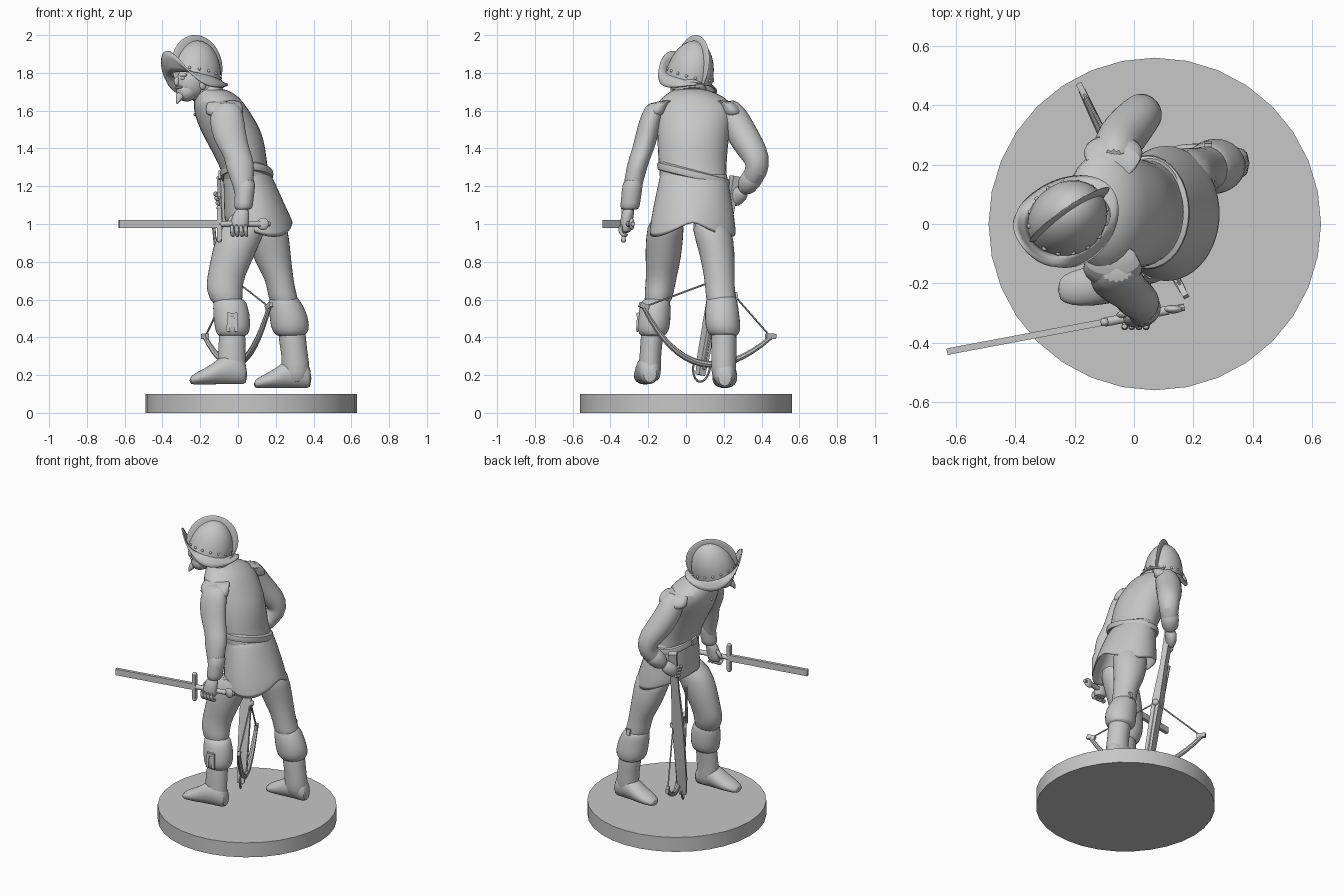
import bpy, bmesh, math
from mathutils import Vector, Matrix

cube = bpy.data.objects.get("Cube")
if cube:
    bpy.data.objects.remove(cube)

grey = bpy.data.materials.new("plain_grey")
grey.use_nodes = True
COLOUR = (0.57, 0.57, 0.57, 1)
grey.diffuse_color = COLOUR
grey.node_tree.nodes["Principled BSDF"].inputs["Base Color"].default_value = COLOUR

X, Y, Z = Vector((1, 0, 0)), Vector((0, 1, 0)), Vector((0, 0, 1))
made = []


def add(name, bm, subsurf=0, thickness=0):
    """Turn a bmesh into a named object."""
    bmesh.ops.recalc_face_normals(bm, faces=bm.faces)
    mesh = bpy.data.meshes.new(name)
    bm.to_mesh(mesh)
    bm.free()
    mesh.materials.append(grey)
    ob = bpy.data.objects.new(name, mesh)
    bpy.context.collection.objects.link(ob)
    if thickness:
        ob.modifiers.new("shell", "SOLIDIFY").thickness = thickness
    if subsurf:
        mod = ob.modifiers.new("smooth", "SUBSURF")
        mod.levels = mod.render_levels = subsurf
    made.append(ob)


def loft(name, rings, axis=None, ref=X, sides=16, subsurf=1, cap=True, dip=0, thickness=0):
    """Skin elliptical rings (x, y, z, a, b); each faces axis, or the path itself."""
    bm = bmesh.new()
    centres = [Vector(r[:3]) for r in rings]
    square = sides == 4
    loops = []
    for i, r in enumerate(rings):
        t = axis or centres[min(i + 1, len(rings) - 1)] - centres[max(i - 1, 0)]
        t = t.normalized()
        u = (ref - t * ref.dot(t)).normalized()
        v = t.cross(u)
        a, b = r[3], r[-1]
        loop = []
        for k in range(sides):
            ang = math.tau * (k + 0.5 * square) / sides
            size = math.sqrt(2) if square else 1
            p = centres[i] + (u * a * math.cos(ang) + v * b * math.sin(ang)) * size
            if i == len(rings) - 1:
                p.z -= dip * abs(math.sin(ang)) * (1 + 0.8 * math.cos(ang))
            loop.append(bm.verts.new(p))
        loops.append(loop)
    for lo, hi in zip(loops, loops[1:]):
        for k in range(sides):
            n = (k + 1) % sides
            bm.faces.new((lo[k], lo[n], hi[n], hi[k]))
    if cap:
        bm.faces.new(loops[0])
        bm.faces.new(loops[-1])
    add(name, bm, subsurf, thickness)


def rod(name, p, q, a, b=None, sides=4, ref=Z):
    b = b or a
    loft(name, [(*p, a, b), (*q, a, b)], ref=ref, sides=sides, subsurf=0)


def ball(name, matrix, half=False):
    """Unit sphere (or its upper half) placed by a matrix."""
    bm = bmesh.new()
    bmesh.ops.create_uvsphere(bm, u_segments=24, v_segments=16, radius=1)
    if half:
        low = [v for v in bm.verts if v.co.z < -0.01]
        bmesh.ops.delete(bm, geom=low, context="VERTS")
    bmesh.ops.transform(bm, matrix=matrix, verts=bm.verts)
    add(name, bm)


def place(at, *radii):
    radii = radii * 3 if len(radii) == 1 else radii
    return Matrix.Translation(at) @ Matrix.Diagonal((*radii, 1))


# Round base
bm = bmesh.new()
bmesh.ops.create_cone(bm, cap_ends=True, segments=32, radius1=0.56, radius2=0.56, depth=0.1,
                      matrix=Matrix.Translation((0.07, 0, 0.05)))
add("base", bm)

# Breeches, boots and folded boot cuffs
loft("left_breeches", [(.07, -.1, 1.05, .12, .1), (.0, -.115, .92, .125, .1), (-.03, -.12, .82, .115, .097),
     (-.065, -.13, .72, .1, .082), (-.075, -.14, .65, .098, .08), (-.05, -.155, .55, .08, .07)], Z)
loft("right_breeches", [(.13, .12, 1.05, .13, .11), (.165, .155, .9, .11, .102), (.185, .17, .8, .1, .09),
     (.222, .177, .7, .074, .08), (.232, .183, .63, .078, .08), (.26, .19, .54, .08, .08)], Z)
loft("left_boot", [(-.03, -.17, .5, .07, .065), (-.03, -.18, .4, .07, .06), (-.035, -.19, .3, .076, .058),
     (-.03, -.19, .22, .074, .06), (-.02, -.19, .16, .05, .05)], Z)
loft("right_boot", [(.28, .2, .5, .075, .07), (.288, .2, .38, .074, .068), (.302, .2, .3, .07, .068),
     (.305, .2, .22, .08, .068), (.31, .2, .15, .06, .055)], Z)
loft("left_boot_cuff", [(-.05, -.155, .61, .07, .06), (-.043, -.16, .59, .09, .08), (-.035, -.167, .52, .1, .088),
     (-.028, -.173, .45, .096, .09), (-.03, -.175, .415, .086, .074), (-.03, -.178, .4, .06, .05)], Z)
loft("right_boot_cuff", [(.238, .188, .63, .065, .065), (.243, .19, .6, .085, .085), (.265, .19, .53, .102, .092),
     (.276, .196, .46, .106, .096), (.278, .2, .42, .092, .086), (.28, .2, .4, .06, .06)], Z)
FOOT = [(0, .04, .05), (.04, .058, .085), (.12, .064, .085), (.19, .07, .052), (.265, .06, .034), (.308, .034, .02)]
for side, heel, turn, sole in (("left", (.05, -.19), -.1, .15), ("right", (.39, .205), 0, .13)):
    loft(side + "_foot", [(heel[0] - d, heel[1] + turn * d, sole + h, w, h) for d, w, h in FOOT], X, Y)

# Boot straps
for k in (-1, 1):
    rod("strap_end", (-.03 + k * .018, -.253, .53), (-.03 + k * .022, -.26, .43), .009, .005, ref=X)
rod("strap_knot", (-.055, -.252, .52), (-.005, -.252, .52), .01)
rod("strap_buckle", (.25, .265, .64), (.25, .272, .6), .012, .006, ref=X)

# Jerkin, skirt and belt
loft("jerkin", [(-.15, .02, 1.72, .06, .065), (-.125, .03, 1.7, .1, .12), (-.105, .045, 1.65, .135, .205),
     (-.08, .047, 1.58, .155, .21), (-.04, .04, 1.5, .165, .197), (0, .035, 1.4, .15, .19),
     (.03, .035, 1.3, .127, .182), (.05, .04, 1.24, .13, .182), (.07, .04, 1.16, .13, .18)], Z)
loft("skirt", [(.045, .04, 1.27, .125, .178), (.065, .04, 1.2, .142, .19), (.087, .037, 1.1, .162, .211),
     (.112, .035, 1.015, .186, .236)], Z, cap=False, dip=.075, thickness=.012, sides=24)
bm = bmesh.new()
belt_rings = 32
loops = []
for i in range(belt_rings):
    t = math.tau * i / belt_rings
    x, y = math.cos(t), math.sin(t)
    loops.append([bm.verts.new((.046 + x * (.13 + o), .04 + y * (.181 + o), 1.262 - .045 * y + h))
                  for o, h in ((-.01, .025), (.008, .018), (.012, 0), (.008, -.018), (-.01, -.025))])
for i, lo in enumerate(loops):
    hi = loops[(i + 1) % belt_rings]
    for k in range(4):
        bm.faces.new((lo[k], lo[k + 1], hi[k + 1], hi[k]))
add("belt", bm)
rod("belt_buckle", (-.096, .02, 1.262), (-.096, .07, 1.255), .022, .006)
for i in range(7):
    f = i / 6
    ball("button", place((-.228 + .137 * f, .045, 1.58 - .27 * f), .008))

# Collar and neck
loft("collar", [(-.125, .025, 1.68, .085, .1), (-.15, .02, 1.72, .08, .085), (-.165, .015, 1.74, .07, .075)])
loft("neck", [(-.14, .02, 1.67, .06), (-.18, .005, 1.73, .058), (-.22, -.005, 1.78, .06)])

# Lowered arm
loft("left_sleeve", [(-.06, -.15, 1.65, .06, .045), (-.06, -.175, 1.59, .09, .062), (-.055, -.2, 1.5, .095, .062),
     (-.028, -.222, 1.41, .086, .06), (.005, -.245, 1.35, .074, .058), (.01, -.26, 1.3, .08, .056),
     (.03, -.285, 1.19, .05, .05), (.032, -.295, 1.08, .04, .042)], Z)
loft("left_cuff", [(.04, -.277, 1.25, .058, .056), (.036, -.287, 1.17, .053, .055),
     (.03, -.295, 1.11, .05, .052), (.027, -.298, 1.07, .052, .053)], Z)
loft("left_hand", [(.025, -.3, 1.09, .034, .032), (.014, -.312, 1.04, .046, .034), (.006, -.318, .99, .05, .034),
     (.01, -.318, .95, .042, .026)], Z)

# Arm bent to the hip
loft("right_sleeve", [(-.07, .2, 1.64, .055), (-.065, .245, 1.58, .078), (-.05, .283, 1.5, .084),
     (-.005, .338, 1.41, .08), (.035, .38, 1.34, .07), (.03, .376, 1.28, .064), (-.01, .335, 1.22, .05),
     (-.05, .295, 1.17, .04)])
loft("right_cuff", [(.02, .368, 1.27, .062), (-.01, .338, 1.225, .057), (-.045, .303, 1.178, .052)])
loft("right_hand", [(-.04, .308, 1.185, .034, .034), (-.065, .285, 1.155, .036, .046), (-.085, .255, 1.135, .034, .048),
     (-.09, .225, 1.12, .022, .034)])

# Flat shoulder wings over the sleeve heads
for side, at, out in (("left", (-.072, -.132, 1.645), -1), ("right", (-.07, .222, 1.645), 1)):
    c = Vector(at)
    loft(side + "_shoulder_wing", [(*(c - Y * out * .05 + Z * .01), .07, .035), (*c, .095, .046),
         (*(c + Y * out * .02 - Z * .04), .103, .058), (*(c + Y * out * .028 - Z * .08), .101, .061)], Z)

# Fingers and thumb
for k in range(4):
    x = -.032 + .024 * k
    loft("left_finger", [(x, -.343, 1.0, .012), (x, -.352, .965, .013), (x + .004, -.335, .935, .012),
         (x + .006, -.305, .945, .01)], sides=8)
    s = Vector((-.115 + .006 * k, .262, 1.165 - .023 * k))
    loft("right_finger", [(*s, .013), (*(s + Vector((-.008, -.035, -.008))), .013),
         (*(s + Vector((.004, -.06, -.014))), .009)], sides=8)
loft("left_thumb", [(-.015, -.305, 1.05, .015), (-.045, -.3, 1.02, .014), (-.055, -.315, .98, .01)], sides=8)

# Sword held level
tip, end = Vector((-.63, -.43, 1)), Vector((.17, -.28, 1))
along = (end - tip).normalized()
guard = tip + along * .54
rod("sword_blade", tip, guard, .021, .011)
rod("sword_grip", guard, tip + along * .76, .016, sides=10)
rod("sword_guard", guard - Z * .085, guard + Z * .085, .012, ref=X)
for s in (-1, 1):
    ball("guard_end", place(guard + Z * s * .085, .014))
ball("sword_pommel", place(tip + along * .775, .032, .014, .032))
rod("pommel_cap", tip + along * .79, end, .012, sides=8)

# Crossbow standing on its stirrup
foot, butt = Vector((-.03, .075, .2)), Vector((-.08, .26, 1.25))
up = (butt - foot).normalized()
bow_a, bow_b = Vector((-.175, .45, .4)), Vector((.165, -.225, .56))
across = (bow_b - bow_a).normalized()
outer = up.cross(across).normalized()
stock = [(*(foot + up * d), a, b) for d, a, b in
         ((0, .018, .022), (.1, .022, .03), (.4, .024, .034), (.55, .026, .034), (.8, .017, .024), (1.07, .022, .026))]
loft("crossbow_stock", stock, ref=across, sides=4, subsurf=0)
mid = (bow_a + bow_b) / 2
bow = []
for i in range(-8, 9):
    s = i / 8
    p = mid + (bow_b - bow_a) / 2 * s - up * .22 * (1 - s * s)
    bow.append((*p, .019 - .007 * s * s, .017 - .005 * s * s))
loft("crossbow_bow", bow, ref=outer, sides=8, subsurf=0)
nut = foot + up * .52 + outer * .03
ball("crossbow_nut", place(nut, .022))
for limb, s in ((bow_a, -1), (bow_b, 1)):
    rod("crossbow_string", limb, nut, .005, sides=6)
    rod("bow_tip", limb - across * s * .03, limb + across * s * .025 + up * .01, .014, .01)
rod("crossbow_trigger", nut - outer * .085 + up * .02, foot + up * .82 - outer * .07, .009, sides=8)
rod("crossbow_bolt", nut, foot + outer * .03 + up * .03, .007, sides=6)
stirrup = []
for i in range(13):
    t = math.pi * i / 12
    stirrup.append((*(foot + up * .05 + across * .05 * math.cos(t) - up * .085 * math.sin(t)), .006))
loft("crossbow_stirrup", stirrup, ref=outer, sides=8, subsurf=0)

# Head frame: x forward, y to the side, z up
top = Vector((.12, .25, 1)).normalized()
fwd = Vector((-.83, -.56, 0))
fwd = (fwd - top * fwd.dot(top)).normalized()
HEAD = Matrix((fwd, top.cross(fwd), top)).transposed().to_4x4()
HEAD.translation = (-.225, .015, 1.77)

# Face
for name, at, size in (("head", (.02, 0, -.02), (.095, .08, .1)), ("jaw", (.045, 0, -.08), (.055, .056, .055)),
                       ("nose", (.112, 0, -.04), (.02, .012, .026)), ("brow", (.095, 0, -.01), (.02, .058, .014)),
                       ("moustache", (.098, 0, -.073), (.014, .032, .008)),
                       ("hair", (-.04, 0, -.05), (.08, .08, .07))):
    ball(name, HEAD @ place(at, *size))
for s in (-1, 1):
    ball("ear", HEAD @ place((.0, s * .08, -.045), .02, .01, .028))
    ball("eye", HEAD @ place((.1, s * .032, -.028), .01, .014, .009))
beard = [HEAD @ Vector(p) for p in ((.075, 0, -.1), (.09, 0, -.13), (.098, 0, -.165))]
loft("beard", [(*p, r) for p, r in zip(beard, (.03, .02, .004))], sides=8)

# Helmet: dome, crest, swept brim and rivets
ball("helmet_dome", HEAD @ place((0, 0, 0), .14, .122, .205), half=True)
ball("helmet_crest", HEAD @ place((0, 0, .068), .162, .014, .167))
bm = bmesh.new()
loops = []
for i in range(48):
    t = math.tau * i / 48
    c, s = math.cos(t), math.sin(t)
    lift = (.1 if c > 0 else .01) * c * c - .065 * s * s
    reach = .2 if c > 0 else .185
    loop = []
    for f in (0, .35, .7, 1):
        p = Vector(((.136 + (reach - .136) * f) * c, (.118 + .032 * f) * s, lift * f ** 1.3 + .005))
        loop.append(bm.verts.new(HEAD @ p))
    loops.append(loop)
    if i % 3 == 0:
        ball("helmet_rivet", HEAD @ place((.138 * c, .12 * s, .025), .008))
for lo, hi in zip(loops, loops[1:] + loops[:1]):
    for k in range(3):
        bm.faces.new((lo[k], lo[k + 1], hi[k + 1], hi[k]))
add("helmet_brim", bm, thickness=.008)

# Smooth shading with sharp edges kept
bpy.ops.object.select_all(action="DESELECT")
for ob in made:
    ob.select_set(True)
bpy.context.view_layer.objects.active = made[0]
bpy.ops.object.shade_smooth_by_angle(angle=math.radians(40))
